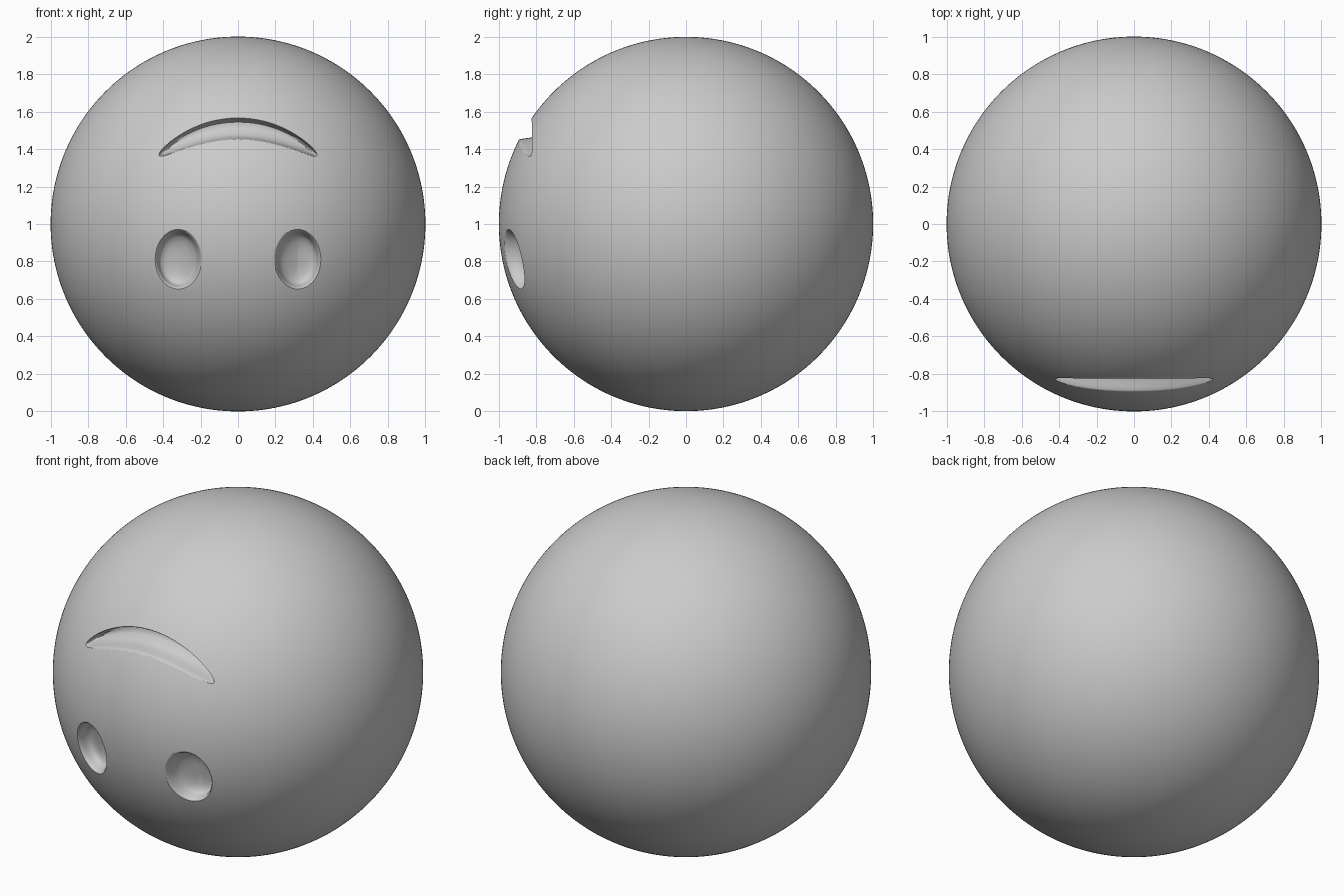
import bpy, bmesh, math

cube = bpy.data.objects.get("Cube")
if cube:
    bpy.data.objects.remove(cube, do_unlink=True)

grey = bpy.data.materials.new("plain grey")
grey.use_nodes = True
colour = (0.6, 0.6, 0.6, 1)
grey.diffuse_color = colour
grey.node_tree.nodes["Principled BSDF"].inputs["Base Color"].default_value = colour


def signed_pow(v, p):
    return math.copysign(abs(v) ** p, v)


def make_object(name, bm):
    mesh = bpy.data.meshes.new(name)
    bm.to_mesh(mesh)
    bm.free()
    mesh.materials.append(grey)
    obj = bpy.data.objects.new(name, mesh)
    bpy.context.collection.objects.link(obj)
    return obj


def recess_cutter(name, cx, half_w, half_h, centre_z, steps, power=1.0, n=96):
    """Bowl-shaped cutter: rings inset from an outline, sunk below the ball's surface."""
    bm = bmesh.new()
    rings = []
    for inset, depth in steps:
        ring = []
        for k in range(n):
            a = 2 * math.pi * k / n
            x = cx + (half_w - inset * half_h) * signed_pow(math.cos(a), power)
            z = centre_z(x) + half_h * (1 - inset) * math.sin(a)
            y = -math.sqrt(1 - x * x - (z - 1) ** 2) + depth
            ring.append(bm.verts.new((x, y, z)))
        rings.append(ring)
    for r0, r1 in zip(rings, rings[1:]):
        for k in range(n):
            j = (k + 1) % n
            bm.faces.new((r0[k], r0[j], r1[j], r1[k]))
    bm.faces.new(rings[0])
    bm.faces.new(rings[-1])
    bmesh.ops.recalc_face_normals(bm, faces=bm.faces)
    bmesh.ops.triangulate(bm, faces=[f for f in bm.faces if len(f.verts) > 4])
    return make_object(name, bm)


# Ball
bm = bmesh.new()
bmesh.ops.create_icosphere(bm, subdivisions=7, radius=1)
bmesh.ops.translate(bm, verts=bm.verts, vec=(0, 0, 1))
ball = make_object("ball", bm)

# Eye and mouth recesses, as (inset fraction, depth) from rim to floor
eye_steps = [(-0.2, -0.05), (-0.05, -0.004), (0.0, 0.004), (0.05, 0.02), (0.09, 0.045),
             (0.14, 0.07), (0.22, 0.085), (0.4, 0.1), (0.65, 0.11), (0.97, 0.115)]
mouth_steps = [(-0.3, -0.05), (-0.1, -0.004), (0.0, 0.004), (0.06, 0.02), (0.12, 0.045),
               (0.2, 0.065), (0.35, 0.08), (0.6, 0.09), (0.97, 0.095)]
cutters = [recess_cutter("eye_cutter", s * 0.318, 0.12, 0.155, lambda x: 0.812, eye_steps)
           for s in (-1, 1)]
cutters.append(recess_cutter("mouth_cutter", 0, 0.42, 0.055,
                             lambda x: 1.508 - 0.78 * x * x, mouth_steps, power=0.8))

# Carve the recesses
bpy.context.view_layer.objects.active = ball
ball.select_set(True)
for cutter in cutters:
    cutter.hide_render = True
    mod = ball.modifiers.new("carve", 'BOOLEAN')
    mod.operation = 'DIFFERENCE'
    mod.solver = 'EXACT'
    mod.object = cutter
    bpy.ops.object.modifier_apply(modifier=mod.name)
    bpy.data.objects.remove(cutter, do_unlink=True)

bpy.ops.object.select_all(action='DESELECT')
ball.select_set(True)
bpy.ops.object.shade_smooth_by_angle(angle=math.radians(40))
